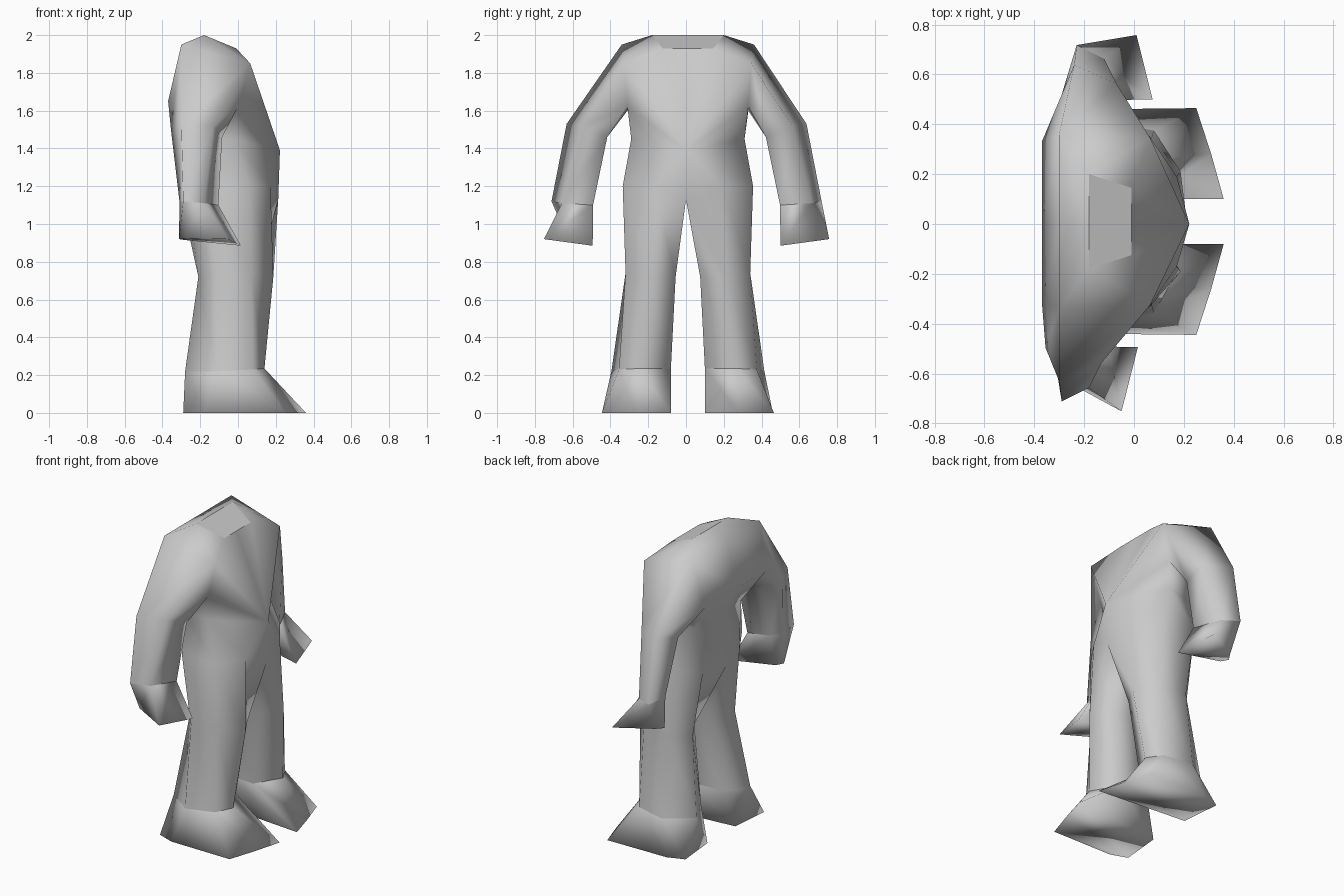
import bpy, bmesh, math

if "Cube" in bpy.data.objects:
    bpy.data.objects.remove(bpy.data.objects["Cube"])

grey = bpy.data.materials.new("plain_grey")
grey.diffuse_color = (0.6, 0.6, 0.6, 1)
grey.use_nodes = True
grey.node_tree.nodes["Principled BSDF"].inputs["Base Color"].default_value = grey.diffuse_color


def place(p, side):
    """Move a half-body point to its side; the arms swing slightly apart."""
    x, y, z = p
    arm = z > 0.8 and y > 0.4
    swing = min(0.03, 0.2 * (y - 0.35)) if arm else 0
    shift = 0 if y == 0 else 0.003 if arm else 0.01
    return (x + side * swing, side * y + shift, z)


def build(name, faces, angle=180):
    bm = bmesh.new()
    for s in (1, -1):
        for f in faces:
            bm.faces.new([bm.verts.new(place(p, s)) for p in f[::s]])
    bmesh.ops.remove_doubles(bm, verts=bm.verts, dist=0.0005)
    bmesh.ops.recalc_face_normals(bm, faces=bm.faces)
    me = bpy.data.meshes.new(name)
    bm.to_mesh(me)
    bm.free()
    me.materials.append(grey)
    ob = bpy.data.objects.new(name, me)
    bpy.context.collection.objects.link(ob)
    bpy.ops.object.select_all(action='DESELECT')
    ob.select_set(True)
    bpy.context.view_layer.objects.active = ob
    bpy.ops.object.shade_smooth_by_angle(angle=math.radians(angle))
    return ob


def loft(a, b):
    """Quads between two closed rings."""
    n = len(a)
    return [[a[i], a[(i + 1) % n], b[(i + 1) % n], b[i]] for i in range(n)]


# Neck and shoulder points
neck_f, neck_b = (-.01, .135, 1.93), (-.18, .19, 2)
neck_f0, neck_b0 = (-.01, 0, 1.93), (-.18, 0, 2)
sh_front, sh_top, sh_back = (.065, .335, 1.85), (-.30, .35, 1.95), (-.37, .32, 1.65)
top0, back0 = (-.30, 0, 1.95), (-.37, 0, 1.65)
pit_f, pit_b = (0, .32, 1.62), (-.20, .32, 1.60)
# Waist and hip points
belly, waist_s = (.222, 0, 1.39), (-.02, .30, 1.45)
waist_b, waist_b0 = (-.24, .24, 1.45), (-.28, 0, 1.45)
hip_f, hip_sf, hip_sb, hip_b = (.172, .18, 1.2), (.06, .345, 1.2), (-.18, .34, 1.2), (-.265, .19, 1.15)
crotch_f, crotch_b = (.213, 0, 1.13), (-.30, 0, 1.13)

torso = [
    [neck_f0, neck_f, belly], [neck_f, sh_front, belly],
    [sh_front, pit_f, belly], [pit_f, waist_s, belly],
    [neck_f, neck_b, sh_front], [neck_b, sh_top, sh_front],
    [neck_b, neck_b0, top0, sh_top], [sh_top, top0, back0, sh_back],
    [sh_back, back0, waist_b0, waist_b], [sh_back, waist_b, pit_b],
    [pit_b, waist_b, waist_s, pit_f],
    [belly, hip_f, crotch_f], [belly, waist_s, hip_sf, hip_f],
    [waist_s, waist_b, hip_sb, hip_sf], [waist_b, hip_b, hip_sb],
    [waist_b, waist_b0, crotch_b, hip_b],
]

# Arm rings: shoulder, elbow, wrist, fingertips
shoulder = [sh_front, pit_f, pit_b, sh_back, sh_top]
elbow = [(-.10, .56, 1.52), (-.07, .42, 1.46), (-.24, .42, 1.46), (-.325, .50, 1.5), (-.27, .635, 1.53)]
wrist = [(-.15, .66, 1.11), (-.075, .495, 1.10), (-.23, .50, 1.12), (-.28, .57, 1.12), (-.26, .715, 1.12)]
tips = [(-.02, .755, .92), (.045, .497, .885), (-.25, .54, .915), (-.282, .58, .92), (-.25, .63, .925)]

# Leg rings: hip, knee, ankle, sole
hip = [crotch_f, hip_f, hip_sf, hip_sb, hip_b, crotch_b]
knee = [(.105, .065, .72), (.187, .20, .72), (.07, .33, .74), (-.12, .33, .74), (-.21, .22, .72), (-.12, .075, .72)]
ankle = [(.04, .09, .235), (.14, .26, .235), (.08, .365, .23), (-.11, .405, .22), (-.28, .28, .22), (-.21, .13, .22)]
sole = [(.36, .09, 0), (.31, .27, 0), (.25, .455, 0), (-.18, .45, 0), (-.29, .41, 0), (-.265, .145, 0)]

build("suit", torso + loft(shoulder, elbow) + loft(elbow, wrist) + loft(hip, knee) + loft(knee, ankle))
build("neck_opening", [[neck_f0, neck_f, neck_b, neck_b0]], 30)
build("hands", loft(wrist, tips) + [tips])
build("shoes", loft(ankle, sole) + [sole])
